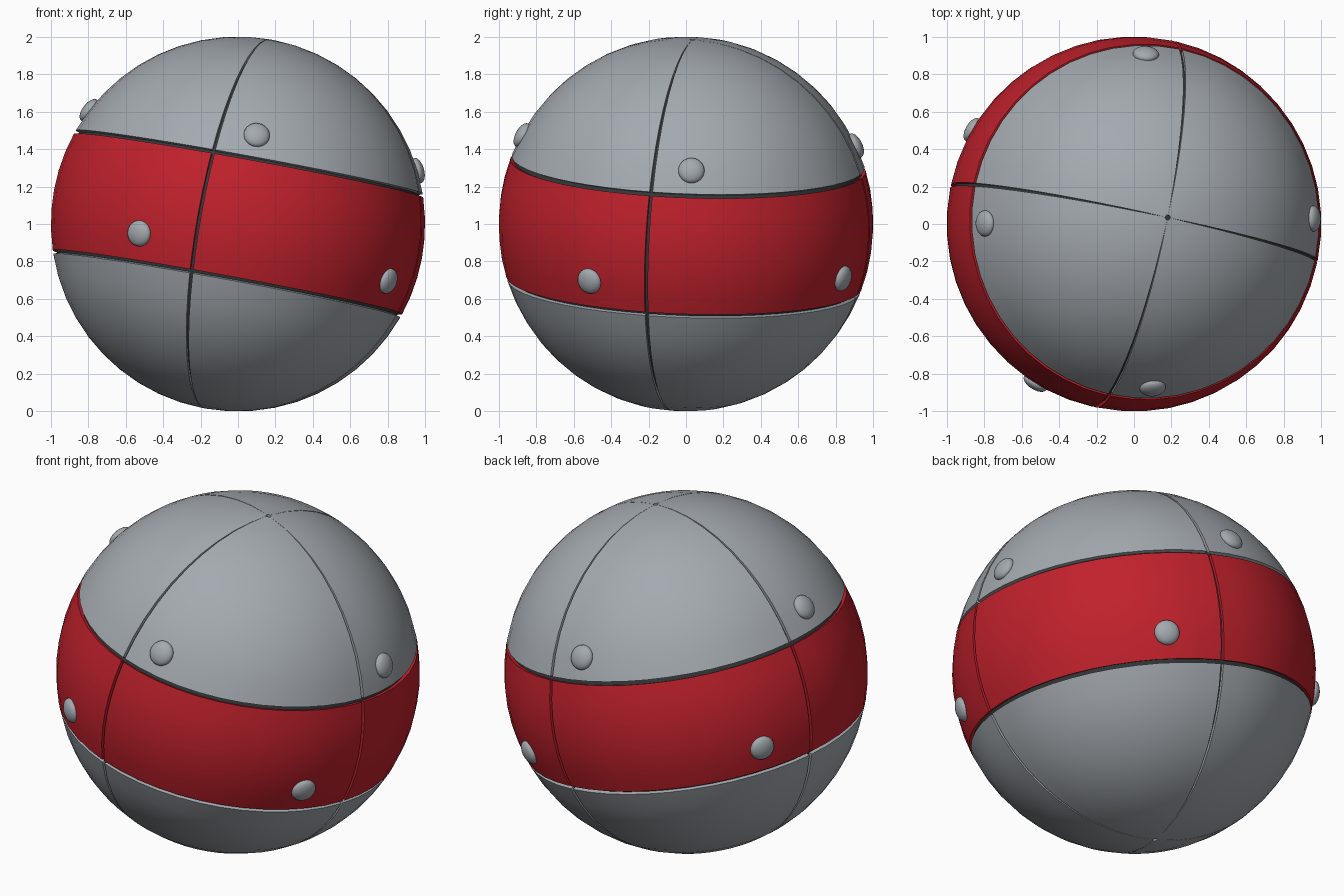
import bpy, bmesh, math
from mathutils import Matrix, Vector

if "Cube" in bpy.data.objects:
    bpy.data.objects.remove(bpy.data.objects["Cube"], do_unlink=True)


def material(name, rgb):
    m = bpy.data.materials.new(name)
    m.use_nodes = True
    m.diffuse_color = (*rgb, 1)
    m.node_tree.nodes["Principled BSDF"].inputs["Base Color"].default_value = (*rgb, 1)
    return m


GREY = material("steel grey", (0.37, 0.40, 0.43))
RED = material("red", (0.53, 0.015, 0.025))
DARK = material("dark seam", (0.035, 0.04, 0.042))

# Tilted frame of the ball: its pole leans towards +x
pole = Vector((0.18, 0.035, 0.983)).normalized()
side = Vector((0.96, -0.21, -0.17))
side = (side - side.dot(pole) * pole).normalized()
back = pole.cross(side)
FRAME = Matrix.Translation((0, 0, 1)) @ Matrix((side, back, pole)).transposed().to_4x4()


def on_ball(lat, lon, r=1.0):
    a, b = math.radians(lat), math.radians(lon)
    return Vector((math.cos(a) * math.cos(b), math.cos(a) * math.sin(b), math.sin(a))) * r


def make_object(name, bm, mat):
    me = bpy.data.meshes.new(name)
    bm.to_mesh(me)
    bm.free()
    ob = bpy.data.objects.new(name, me)
    bpy.context.collection.objects.link(ob)
    me.materials.append(mat)
    ob.matrix_world = FRAME
    bpy.ops.object.select_all(action='DESELECT')
    ob.select_set(True)
    bpy.context.view_layer.objects.active = ob
    bpy.ops.object.shade_smooth_by_angle(angle=math.radians(30))
    return ob


def shell_panel(name, lat0, lat1, lon0, lon1, rows, mat, cols=12):
    """Curved plate between two latitudes and two longitudes."""
    bm = bmesh.new()
    grid = [[bm.verts.new(on_ball(lat0 + (lat1 - lat0) * i / rows,
                                  lon0 + (lon1 - lon0) * j / cols))
             for j in range(cols + 1)] for i in range(rows + 1)]
    for lower, upper in zip(grid, grid[1:]):
        for j in range(cols):
            bm.faces.new((lower[j], lower[j + 1], upper[j + 1], upper[j]))
    # Extrude the plate inwards so that the seams have walls
    rim = [e for e in bm.edges if e.is_boundary]
    walls = bmesh.ops.extrude_edge_only(bm, edges=rim)["geom"]
    for v in walls:
        if isinstance(v, bmesh.types.BMVert):
            v.co *= 0.975
    bmesh.ops.recalc_face_normals(bm, faces=bm.faces)
    if sum(f.normal.dot(f.calc_center_median()) for f in bm.faces) < 0:
        bmesh.ops.reverse_faces(bm, faces=bm.faces)
    return make_object(name, bm, mat)


# Dark core seen at the bottom of the seams
bm = bmesh.new()
bmesh.ops.create_uvsphere(bm, u_segments=48, v_segments=32, radius=0.98)
make_object("seam_core", bm, DARK)

# Twelve plates: top cap, middle band and bottom cap, four quarters each
BAND, GAP, SEAM, TIP = 19, 0.6, 0.5, 89.2
for q in range(4):
    lon0, lon1 = 90 * q + SEAM, 90 * q + 90 - SEAM
    shell_panel(f"top_panel_{q + 1}", BAND + GAP, TIP, lon0, lon1, 10, GREY)
    shell_panel(f"band_panel_{q + 1}", GAP - BAND, BAND - GAP, lon0, lon1, 6, RED)
    shell_panel(f"bottom_panel_{q + 1}", -TIP, -BAND - GAP, lon0, lon1, 10, GREY)

# Flattened round studs, one of each row in every quarter
for row, lat, shift in (("upper", 27, 13), ("lower", -10, -19)):
    for q in range(4):
        out = on_ball(lat, shift + 90 * q)
        bm = bmesh.new()
        bmesh.ops.create_uvsphere(bm, u_segments=24, v_segments=12, radius=0.07)
        bmesh.ops.scale(bm, verts=bm.verts, vec=(1, 1, 0.5))
        turn = out.to_track_quat('Z', 'Y').to_matrix().to_4x4()
        bmesh.ops.transform(bm, verts=bm.verts, matrix=Matrix.Translation(out) @ turn)
        make_object(f"{row}_stud_{q + 1}", bm, GREY)
